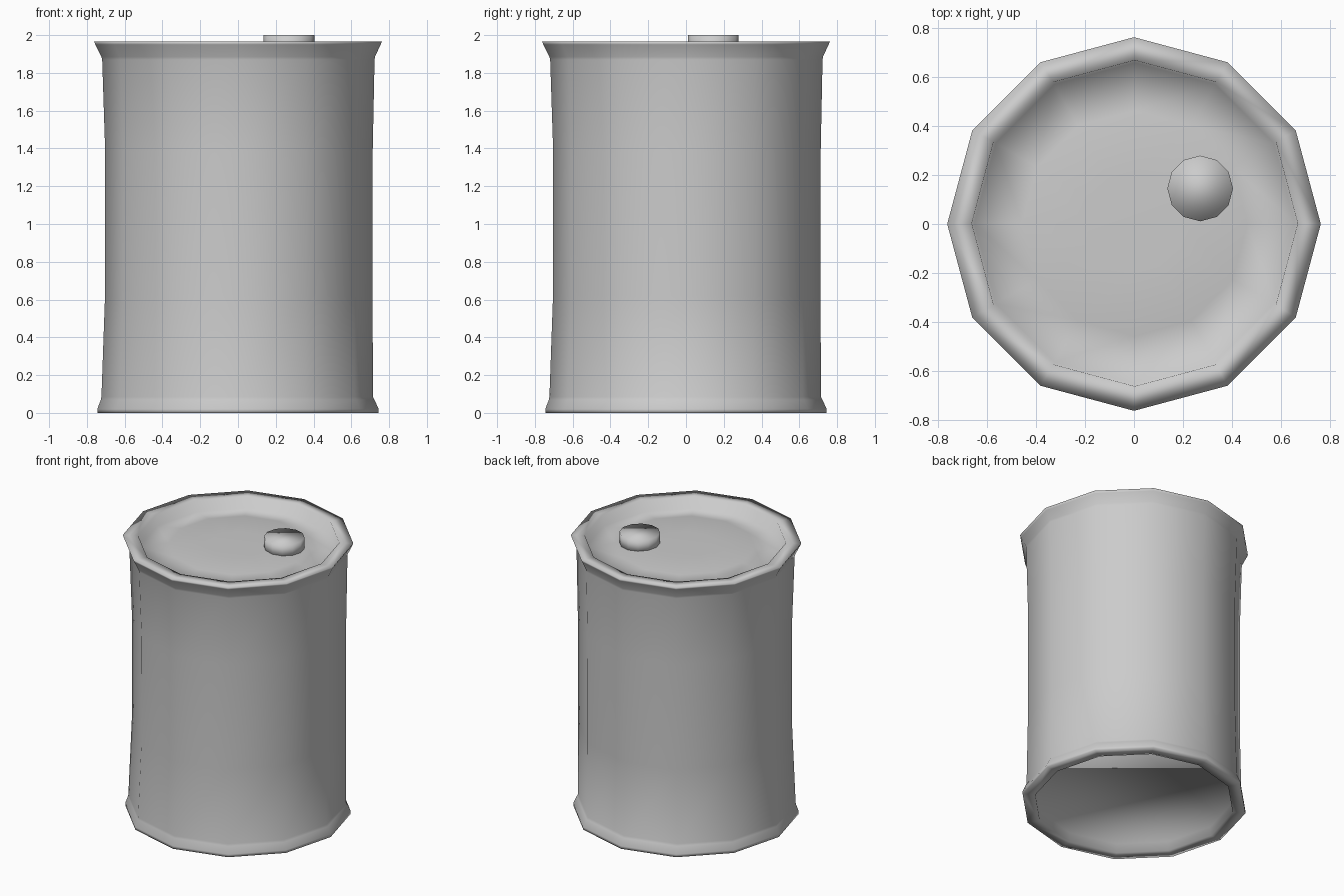
import bpy, bmesh
from math import cos, sin, pi

if "Cube" in bpy.data.objects:
    bpy.data.objects.remove(bpy.data.objects["Cube"])

SIDES = 12


def lathe(name, profile, centre=(0, 0)):
    """Spin a (radius, z, drift) profile into a closed, smooth 12-sided solid."""
    bm = bmesh.new()
    rings = []
    for r, z, drift in profile:
        rings.append([bm.verts.new((centre[0] + drift + r * cos(2 * pi * i / SIDES),
                                    centre[1] + drift + r * sin(2 * pi * i / SIDES), z))
                      for i in range(SIDES)])
    for a, b in zip(rings, rings[1:]):
        for i in range(SIDES):
            j = (i + 1) % SIDES
            bm.faces.new((a[i], a[j], b[j], b[i]))
    bm.faces.new(rings[0][::-1])
    bm.faces.new(rings[-1])
    bmesh.ops.recalc_face_normals(bm, faces=bm.faces[:])
    mesh = bpy.data.meshes.new(name)
    bm.to_mesh(mesh)
    bm.free()
    mesh.shade_smooth()
    obj = bpy.data.objects.new(name, mesh)
    bpy.context.collection.objects.link(obj)
    return obj


# Barrel: recessed base, lower rim, waisted wall, flared upper rim, shallow domed lid
lathe("barrel", [
    (0.655, 0.065, 0), (0.66, 0.0, 0), (0.745, 0.0, 0), (0.745, 0.02, 0),
    (0.724, 0.07, -0.002), (0.719, 0.085, -0.004),
    (0.708, 0.62, 0.004), (0.708, 1.38, 0.005),
    (0.721, 1.87, 0.002), (0.724, 1.885, 0.001), (0.755, 1.95, 0), (0.762, 1.965, 0),
    (0.665, 1.965, 0.003), (0.655, 1.885, 0.003), (0.46, 1.92, 0.003), (0.2, 1.925, 0.003),
])

# Filler cap on the lid
lathe("filler_cap", [(0.134, 1.9, 0), (0.134, 2.0, 0)], (0.27, 0.145))
